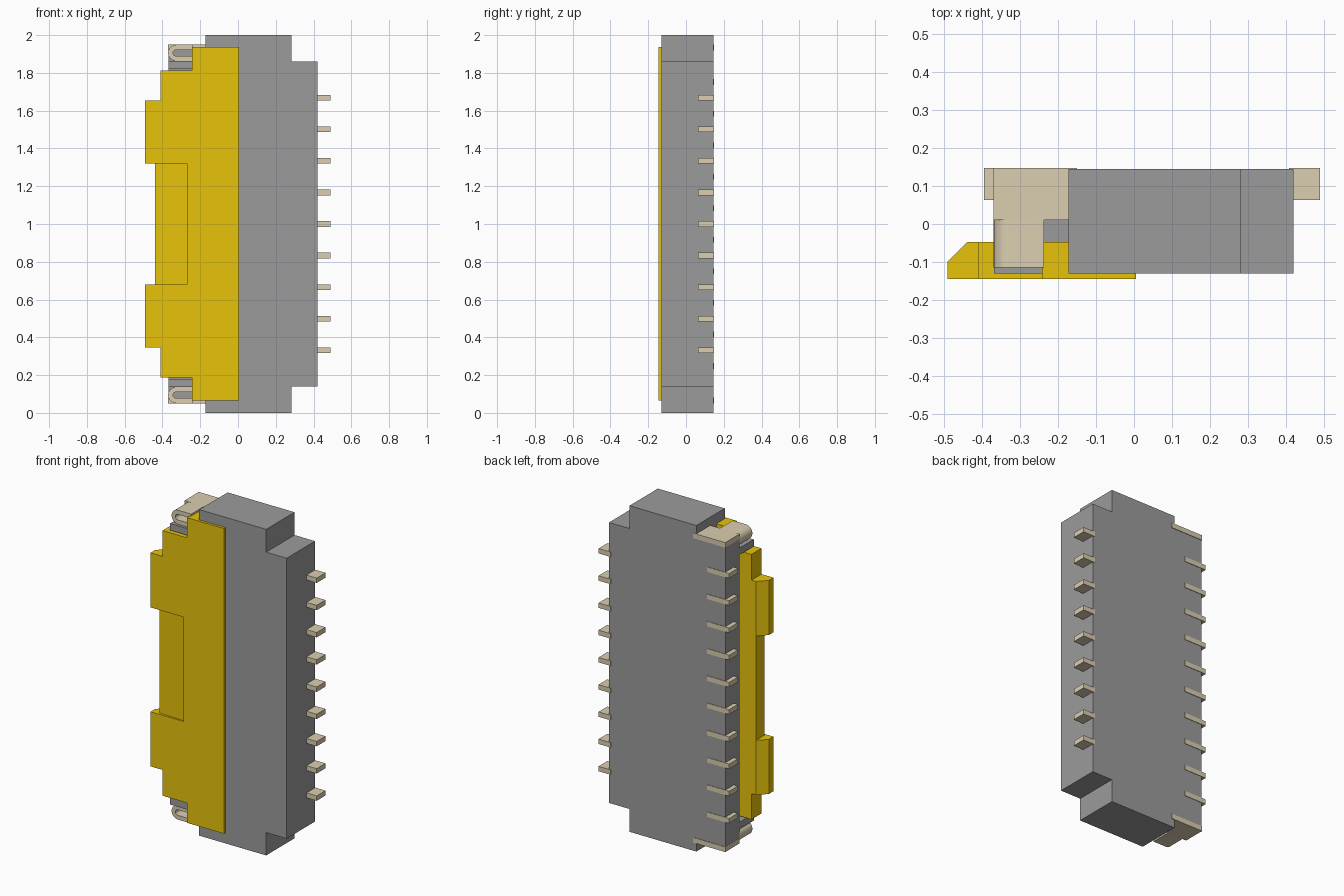
import bpy, bmesh, math
from mathutils import Vector

if "Cube" in bpy.data.objects:
    bpy.data.objects.remove(bpy.data.objects["Cube"])


def material(name, rgb):
    m = bpy.data.materials.new(name)
    m.diffuse_color = (*rgb, 1)
    m.use_nodes = True
    m.node_tree.nodes["Principled BSDF"].inputs["Base Color"].default_value = m.diffuse_color
    return m


GOLD = material("gold_plastic", (0.80, 0.55, 0.003))
TAN = material("tan_metal", (0.71, 0.62, 0.44))
GREY = material("dark_grey_plastic", (0.33, 0.33, 0.33))


def prism(bm, pts, axis, a, b):
    """Extrude a 2D outline: axis 'y' takes (x, z) points, axis 'z' takes (x, y)."""
    place = (lambda p: Vector((p[0], a, p[1] - 1))) if axis == 'y' else \
            (lambda p: Vector((p[0], p[1], a - 1)))
    step = Vector((0, b - a, 0)) if axis == 'y' else Vector((0, 0, b - a))
    face = bm.faces.new([bm.verts.new(place(p)) for p in pts])
    new = bmesh.ops.extrude_face_region(bm, geom=[face])['geom']
    bmesh.ops.translate(bm, vec=step, verts=[g for g in new if isinstance(g, bmesh.types.BMVert)])


def rect(x0, x1, z0, z1):
    return [(x0, z0), (x1, z0), (x1, z1), (x0, z1)]


def make(name, parts, mat, mirror=False):
    """Parts are prism argument tuples; mesh is centred on z = 1 so it can mirror there."""
    bm = bmesh.new()
    for p in parts:
        prism(bm, *p)
    bmesh.ops.recalc_face_normals(bm, faces=bm.faces)
    me = bpy.data.meshes.new(name)
    bm.to_mesh(me)
    bm.free()
    ob = bpy.data.objects.new(name, me)
    bpy.context.collection.objects.link(ob)
    ob.location.z = 1
    me.materials.append(mat)
    if mirror:
        m = ob.modifiers.new("mirror", 'MIRROR')
        m.use_axis = (False, False, True)
    return ob


def cut(ob, cutter):
    m = ob.modifiers.new("cut", 'BOOLEAN')
    m.operation, m.object, m.solver = 'DIFFERENCE', cutter, 'EXACT'
    cutter.hide_render = True
    cutter.hide_set(True)


FRONT, BACK = -0.13, 0.145

# Main housing with stepped right side and a cable slot opening to the left
housing = make("housing", [(
    [(-0.172, 0), (0.282, 0), (0.282, 0.14), (0.421, 0.14),
     (0.421, 1.86), (0.282, 1.86), (0.282, 2), (-0.172, 2)], 'y', FRONT, BACK)], GREY)
cut(housing, make("slot_cutter", [(rect(-0.3, 0.15, 0.2, 1.8), 'y', -0.045, 0.01)], GREY))

# Back plate under the slot, and the small end walls beside the clips
make("back_plate", [(rect(-0.369, -0.171, 0.08, 1.92), 'y', 0.01, BACK)], GREY)
make("end_walls", [(rect(-0.369, -0.24, 1.82, 1.862), 'y', FRONT, 0.011),
                   (rect(-0.241, -0.171, 1.82, 1.9), 'y', -0.047, 0.011)], GREY, mirror=True)

# Locking flap: constant chamfered section, corners stepped away, shallow centre recess
flap = make("locking_flap", [(
    [(-0.492, -0.145), (0.005, -0.145), (0.005, -0.048), (-0.44, -0.048), (-0.492, -0.1)],
    'z', 0.065, 1.937)], GOLD)
cut(flap, make("flap_corner_cutter", [(
    [(-0.6, 1.655), (-0.411, 1.655), (-0.411, 1.813), (-0.243, 1.813), (-0.243, 2.1), (-0.6, 2.1)],
    'y', -0.3, 0.1)], GOLD, mirror=True))
cut(flap, make("flap_recess_cutter", [(
    [(-0.27, -0.136), (-0.27, -0.3), (-0.6, -0.3), (-0.6, 0.1), (-0.44, 0.1), (-0.44, -0.13)],
    'z', 0.68, 1.32)], GOLD))

# Nine right-hand solder pins
make("right_pins", [(rect(0.408, 0.49, z - 0.015, z + 0.015), 'y', 0.063, 0.148)
                    for z in [1 + (i - 4) * 0.167 for i in range(9)]], TAN)

# Ten staggered left-hand pins, each showing as a thin strip on the back
make("left_pins", [(rect(-0.396, -0.245, z - 0.015, z + 0.015), 'y', 0.063, 0.148)
                   for z in [1 + (i - 4.5) * 0.167 for i in range(10)]], TAN)

# End clips: flat plate at the back, folded U hook at the front
zc = 1.906


def arc(r, start, end, cx=-0.327, n=12):
    return [(cx + r * math.cos(math.radians(start + (end - start) * i / n)),
             zc + r * math.sin(math.radians(start + (end - start) * i / n))) for i in range(n + 1)]


hook = ([(-0.237, zc + 0.043)] + arc(0.043, 90, 270) + [(-0.237, zc - 0.043), (-0.237, zc - 0.017)]
        + arc(0.017, 270, 90) + [(-0.237, zc + 0.017)])
clips = make("end_clips", [(hook, 'y', -0.115, 0.01),
                           (rect(-0.37, -0.15, 1.918, zc + 0.043), 'y', 0.01, 0.148)],
             TAN, mirror=True)
bpy.context.view_layer.objects.active = clips
clips.select_set(True)
bpy.ops.object.shade_smooth_by_angle(angle=math.radians(30))
